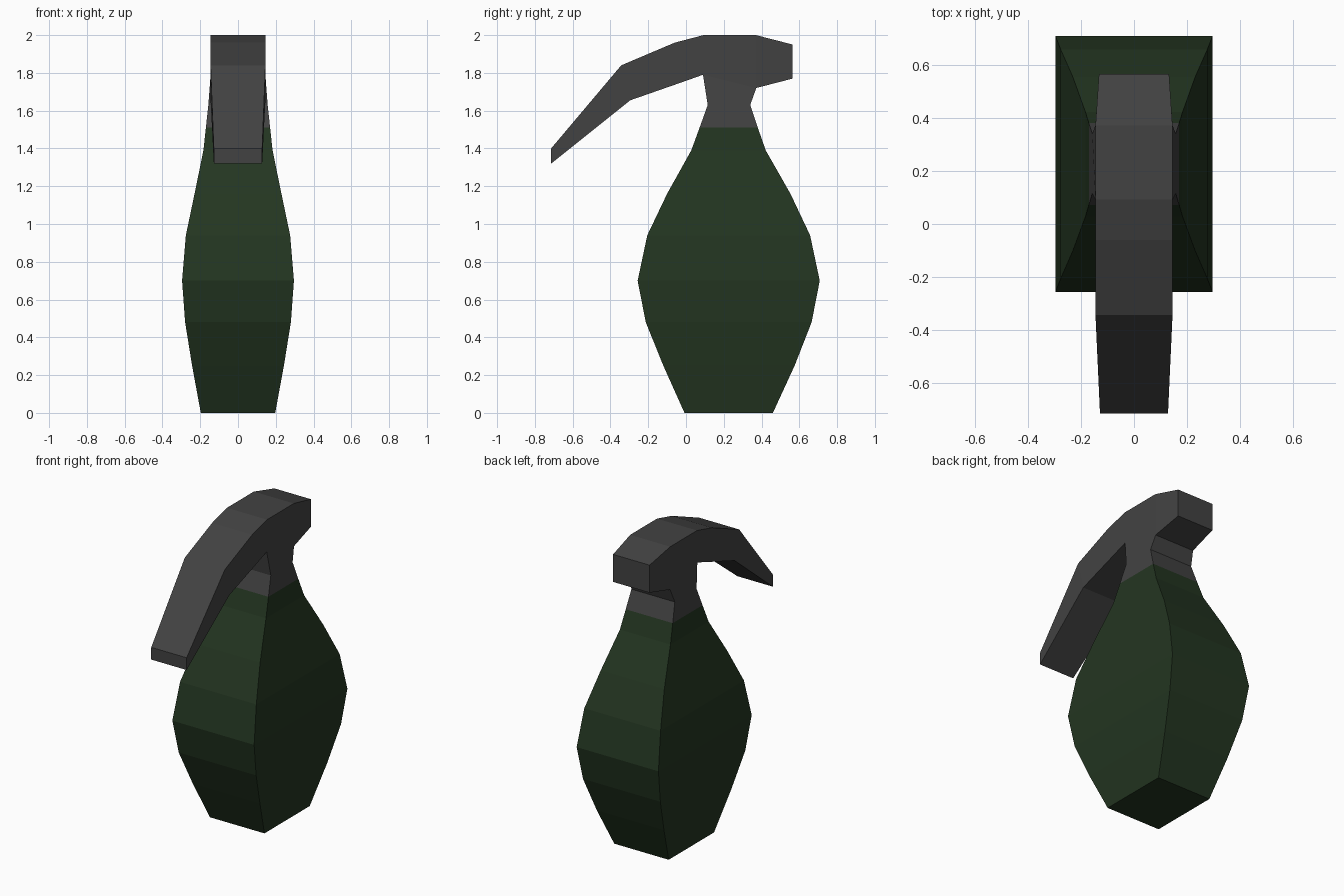
import bpy, bmesh

if "Cube" in bpy.data.objects:
    bpy.data.objects.remove(bpy.data.objects["Cube"])


def material(name, rgb):
    m = bpy.data.materials.new(name)
    m.diffuse_color = (*rgb, 1)
    m.use_nodes = True
    m.node_tree.nodes["Principled BSDF"].inputs["Base Color"].default_value = m.diffuse_color
    return m


def loft(name, rings, mat, caps=(False, False), skip=()):
    """Bridge four-cornered rings; skip holds (segment, side) openings."""
    bm = bmesh.new()
    vs = [[bm.verts.new(p) for p in r] for r in rings]
    for i, (a, b) in enumerate(zip(vs, vs[1:])):
        for k in range(4):
            if (i, k) not in skip:
                n = (k + 1) % 4
                bm.faces.new((a[k], a[n], b[n], b[k]))
    for use, ring in zip(caps, (vs[0], vs[-1])):
        if use:
            bm.faces.new(ring)
    bmesh.ops.recalc_face_normals(bm, faces=bm.faces)
    me = bpy.data.meshes.new(name)
    bm.to_mesh(me)
    bm.free()
    me.materials.append(mat)
    ob = bpy.data.objects.new(name, me)
    bpy.context.collection.objects.link(ob)
    return ob


def ring(h, y0, z0, y1, z1):
    """Rectangle spanning -h..h in x between two side-view points."""
    return [(-h, y0, z0), (h, y0, z0), (h, y1, z1), (-h, y1, z1)]


green = material("green_paint", (0.017, 0.036, 0.015))
grey = material("dark_metal", (0.055, 0.055, 0.055))

# Faceted body: height, half width, front y, back y
body = [(0, .197, -.008, .46), (.25, .243, -.12, .575), (.48, .28, -.213, .665),
        (.70, .296, -.256, .708), (.94, .276, -.205, .657),
        (1.16, .23, -.10, .553), (1.39, .183, .028, .422), (1.51, .17, .072, .38)]
loft("body", [ring(h, f, z, b, z) for z, h, f, b in body], green, (True, False))

# Neck rising into the underside of the lever
loft("neck", [ring(.17, .072, 1.51, .38, 1.51),
              ring(.157, .115, 1.63, .34, 1.63),
              ring(.145, .09, 1.79, .372, 1.72)], grey)

# Lever: half width, underside point, top point, from back to tip
lever = [(.132, .565, 1.77, .565, 1.95), (.145, .372, 1.72, .37, 2.0),
         (.145, .09, 1.79, .093, 2.0), (.145, -.06, 1.737, -.06, 1.96),
         (.145, -.295, 1.655, -.343, 1.84), (.128, -.714, 1.32, -.714, 1.40)]
loft("lever", [ring(*s) for s in lever], grey, (True, True), skip={(1, 0)})
